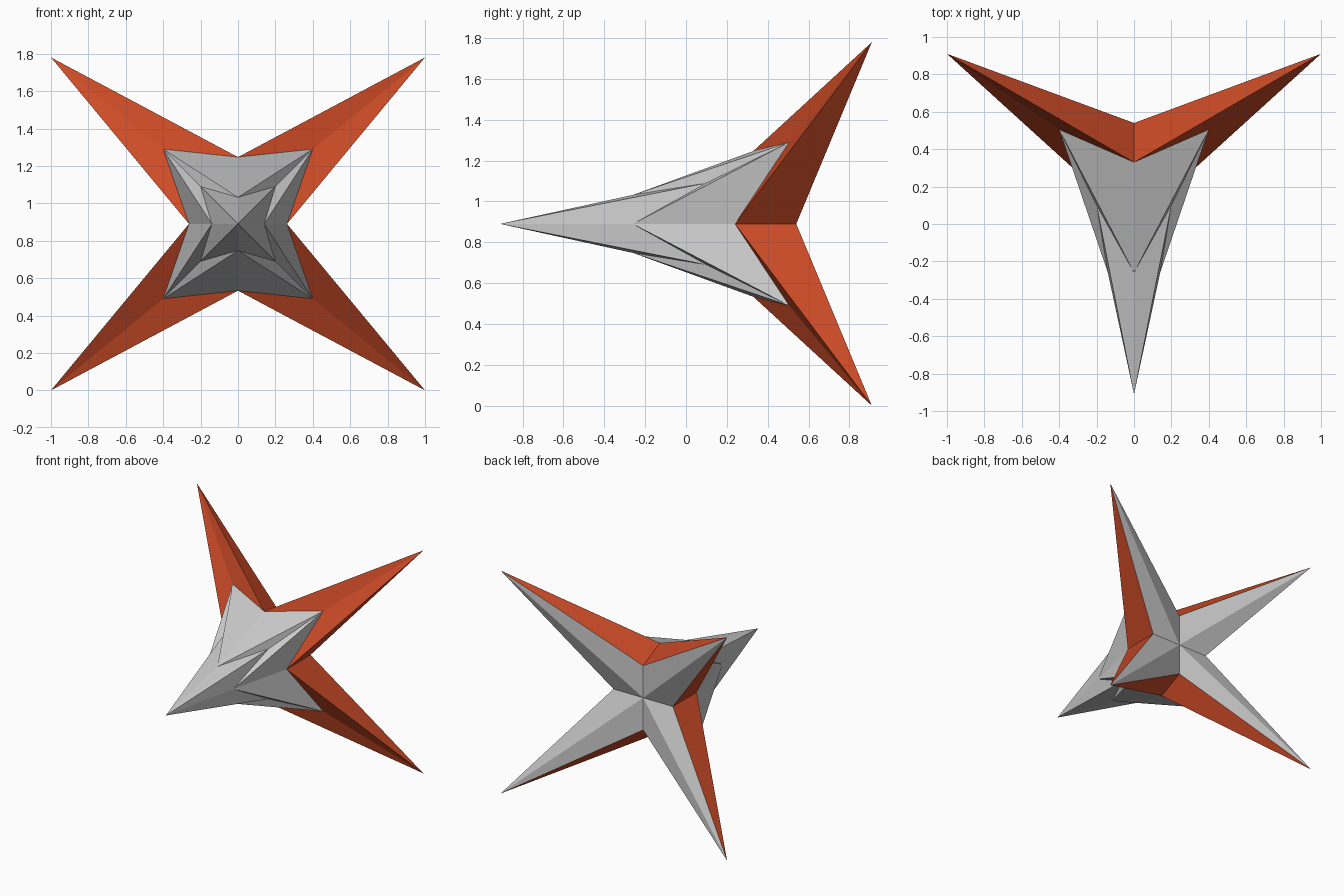
import bpy
import bmesh

if "Cube" in bpy.data.objects:
    bpy.data.objects.remove(bpy.data.objects["Cube"])

MID_Z = 0.89  # height of the star's centre

orange = bpy.data.materials.new("orange")
orange.diffuse_color = (0.60, 0.07, 0.02, 1)
orange.use_nodes = True
orange.node_tree.nodes["Principled BSDF"].inputs["Base Color"].default_value = orange.diffuse_color

# Key points of one quarter (x > 0, z above the centre)
nose = (0, -0.91, 0)
back = (0, 0.54, 0)
inner_tip = (0.20, 0.10, 0.20)
outer_tip = (0.40, 0.505, 0.40)
arm_tip = (1.00, 0.91, 0.89)

# Valleys on each side of the arm: inner ring, outer ring, back ring
top_valleys = [(0, -0.26, 0.142), (0, 0.33, 0.357), (0, 0.54, 0.256)]
side_valleys = [(0.14, -0.26, 0), (0.262, 0.24, 0), (0.262, 0.54, 0)]


def star_part(name, faces_for, material=None):
    """Build both halves of a quarter and mirror it over x and z."""
    bm = bmesh.new()
    for valleys, flip in ((top_valleys, False), (side_valleys, True)):
        for pts in faces_for(*valleys):
            order = reversed(pts) if flip else pts
            bm.faces.new([bm.verts.new(p) for p in order])
    bmesh.ops.remove_doubles(bm, verts=bm.verts, dist=0.0005)
    mesh = bpy.data.meshes.new(name)
    bm.to_mesh(mesh)
    bm.free()
    obj = bpy.data.objects.new(name, mesh)
    obj.location.z = MID_Z
    bpy.context.collection.objects.link(obj)
    if material:
        mesh.materials.append(material)
    mirror = obj.modifiers.new("mirror", "MIRROR")
    mirror.use_axis = (True, False, True)
    mirror.merge_threshold = 0.0005


# Grey pointed front: small star stepping into a larger one
star_part("front_spike", lambda v1, v2, vb: [
    (nose, inner_tip, v1),
    (v1, inner_tip, outer_tip),
    (v1, outer_tip, v2),
])

# Orange front and rim of the four long arms
star_part("arm_fronts", lambda v1, v2, vb: [
    (v2, outer_tip, arm_tip),
    (v2, arm_tip, vb),
], orange)

# Grey ridged back of the arms
star_part("arm_backs", lambda v1, v2, vb: [
    (vb, arm_tip, back),
])
